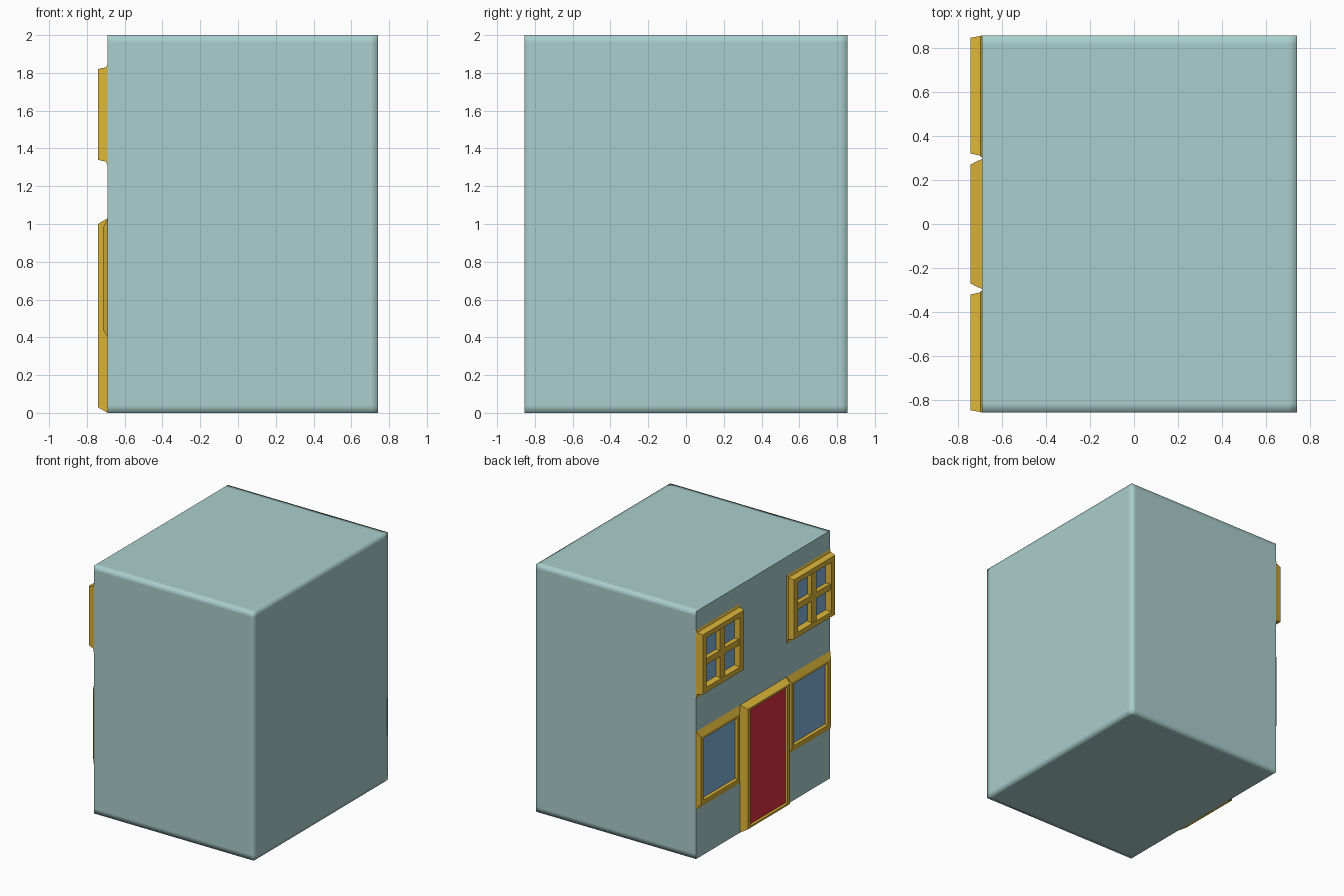
import bpy, bmesh
from mathutils import Vector

if "Cube" in bpy.data.objects:
    bpy.data.objects.remove(bpy.data.objects["Cube"])


def material(name, rgb):
    m = bpy.data.materials.new(name)
    m.diffuse_color = (*rgb, 1)
    m.use_nodes = True
    m.node_tree.nodes["Principled BSDF"].inputs["Base Color"].default_value = m.diffuse_color
    return m


TEAL = material("teal_wall", (0.40, 0.62, 0.61))
GOLD = material("gold_trim", (0.72, 0.46, 0.04))
BLUE = material("blue_glass", (0.22, 0.44, 0.70))
RED = material("red_door", (0.74, 0.03, 0.05))
WALL = -0.69


def finish(name, bm, mat):
    bmesh.ops.recalc_face_normals(bm, faces=bm.faces)
    me = bpy.data.meshes.new(name)
    bm.to_mesh(me)
    bm.free()
    me.materials.append(mat)
    ob = bpy.data.objects.new(name, me)
    bpy.context.collection.objects.link(ob)
    return ob


def box(name, lo, hi, mat):
    bm = bmesh.new()
    bmesh.ops.create_cube(bm, size=1)
    lo, hi = Vector(lo), Vector(hi)
    for v in bm.verts:
        v.co = (lo + hi) / 2 + v.co * (hi - lo)
    return finish(name, bm, mat)


def frame(name, rings):
    """Moulded rectangular frame; each ring is (x, y0, y1, z0, z1)."""
    bm = bmesh.new()
    loops = [[bm.verts.new((x, y, z)) for y, z in
              ((y0, z0), (y1, z0), (y1, z1), (y0, z1))]
             for x, y0, y1, z0, z1 in rings]
    for a, b in zip(loops, loops[1:] + loops[:1]):
        for i in range(4):
            j = (i + 1) % 4
            bm.faces.new((a[i], a[j], b[j], b[i]))
    return finish(name, bm, GOLD)


# house body: support loops near the edges give softly shaded corners
bm = bmesh.new()
bmesh.ops.create_cube(bm, size=1)
for v in bm.verts:
    v.co = Vector((0.025, 0, 1)) + v.co * Vector((1.43, 1.71, 2))
for axis, cuts in enumerate(((0.70,), (-0.815, 0.815), (0.04, 1.96))):
    for c in cuts:
        co, no = Vector(), Vector()
        co[axis], no[axis] = c, 1
        bmesh.ops.bisect_plane(bm, geom=bm.verts[:] + bm.edges[:] + bm.faces[:],
                               plane_co=co, plane_no=no)
bm.normal_update()
for f in bm.faces:
    f.smooth = True
for e in bm.edges:
    facade = [f.normal.x < -0.9 for f in e.link_faces]
    e.smooth = facade[0] == facade[1]
finish("house_body", bm, TEAL)

# door and its surround
frame("door_frame", [(WALL, -0.295, 0.295, 0, 1.03),
                     (-0.742, -0.27, 0.27, 0.03, 1.0),
                     (-0.742, -0.235, 0.235, 0.045, 0.985),
                     (WALL, -0.225, 0.225, 0.055, 0.975)])
box("door_panel", (-0.725, -0.24, 0.04), (WALL, 0.24, 0.99), RED)

for side, s in (("left", 1), ("right", -1)):
    # ground floor window
    frame(f"{side}_lower_window_frame",
          [(WALL, s * 0.30, s * 0.855, 0.40, 1.03),
           (-0.715, s * 0.33, s * 0.83, 0.44, 0.98),
           (-0.715, s * 0.36, s * 0.79, 0.46, 0.96),
           (WALL, s * 0.38, s * 0.77, 0.475, 0.945)])
    y0, y1 = sorted((s * 0.36, s * 0.79))
    box(f"{side}_lower_glass", (-0.698, y0, 0.46), (WALL, y1, 0.96), BLUE)

    # upper window with crossed bars
    frame(f"{side}_upper_window_frame",
          [(WALL, s * 0.30, s * 0.855, 1.30, 1.85),
           (-0.697, s * 0.31, s * 0.853, 1.33, 1.83),
           (-0.742, s * 0.32, s * 0.845, 1.34, 1.82),
           (-0.742, s * 0.37, s * 0.795, 1.38, 1.78),
           (WALL, s * 0.38, s * 0.785, 1.39, 1.77)])
    y0, y1 = sorted((s * 0.36, s * 0.80))
    box(f"{side}_upper_glass", (-0.697, y0, 1.37), (WALL, y1, 1.79), BLUE)
    mid = s * 0.583
    box(f"{side}_upright_bar", (-0.735, mid - 0.03, 1.37), (WALL, mid + 0.03, 1.79), GOLD)
    box(f"{side}_cross_bar", (-0.734, y0, 1.555), (WALL, y1, 1.605), GOLD)
